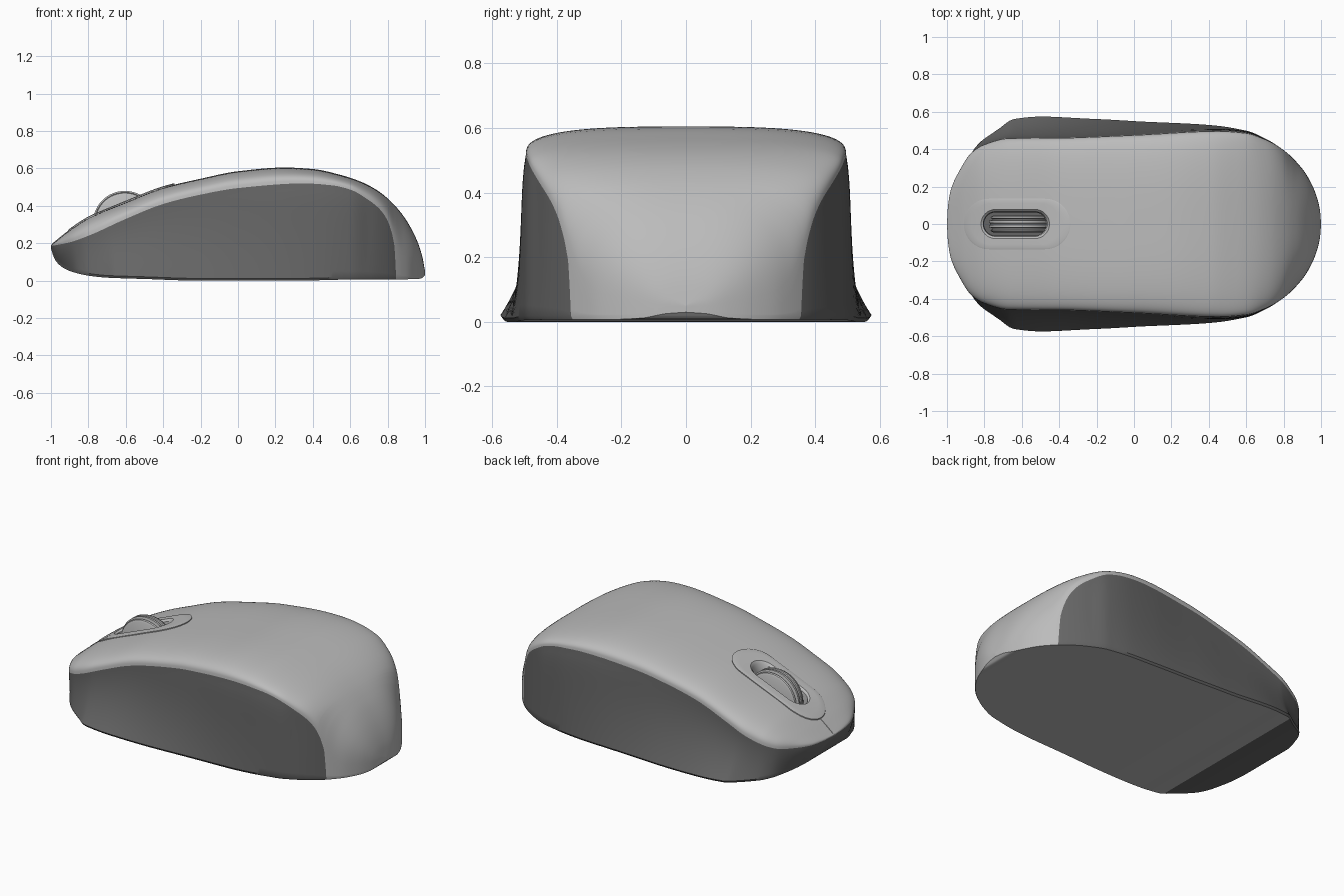
import bpy, bmesh, math

if "Cube" in bpy.data.objects:
    bpy.data.objects.remove(bpy.data.objects["Cube"])


def material(name, v):
    m = bpy.data.materials.new(name)
    m.diffuse_color = (v, v, v, 1)
    m.use_nodes = True
    m.node_tree.nodes["Principled BSDF"].inputs["Base Color"].default_value = m.diffuse_color
    return m


LIGHT = material("light grey", 0.5)
DARK = material("dark grey", 0.13)


def curve(pts):
    """Monotone cubic interpolation through (x, value) points."""
    d = [(b[1] - a[1]) / (b[0] - a[0]) for a, b in zip(pts, pts[1:])]
    m = [d[0]] + [0 if p * q <= 0 else 2 * p * q / (p + q) for p, q in zip(d, d[1:])] + [d[-1]]

    def f(x):
        x = min(max(x, pts[0][0]), pts[-1][0])
        i = max(k for k in range(len(pts) - 1) if pts[k][0] <= x)
        h = pts[i + 1][0] - pts[i][0]
        t = (x - pts[i][0]) / h
        return ((2*t**3 - 3*t*t + 1) * pts[i][1] + (t**3 - 2*t*t + t) * h * m[i]
                + (3*t*t - 2*t**3) * pts[i + 1][1] + (t**3 - t*t) * h * m[i + 1])
    return f


# Crown height, shoulder height, underside height, shoulder half width, foot flare
crown = curve([(-1, .19), (-.97, .215), (-.9, .27), (-.8, .335), (-.6, .42), (-.4, .497),
               (-.2, .545), (0, .585), (.25, .605), (.4, .597), (.55, .565), (.65, .532),
               (.73, .492), (.8, .44), (.87, .365), (.92, .29), (.96, .207), (.985, .13),
               (1, .05)])
shoulder = curve([(-1, .185), (-.9, .205), (-.8, .24), (-.6, .33), (-.4, .41), (-.2, .46),
                  (0, .495), (.35, .52), (.5, .51), (.6, .487), (.7, .43), (.76, .38),
                  (.8, .32), (.84, .2), (.88, .09), (.92, .05), (1, .043)])
under = curve([(-1, .17), (-.98, .115), (-.95, .08), (-.9, .052), (-.8, .027), (-.7, .016),
               (-.5, .009), (-.2, 0), (.3, 0), (.6, .006), (.95, .008), (.98, .012), (1, .03)])
width = curve([(-1, 0), (-.995, .09), (-.98, .18), (-.936, .28), (-.87, .38), (-.8, .425),
               (-.668, .458), (-.4, .46), (0, .475), (.45, .496), (.6, .485), (.7, .453),
               (.8, .395), (.9, .295), (.95, .213), (.98, .136), (.995, .068), (1, 0)])
flare = curve([(-1, 0), (-.98, -.05), (-.95, -.06), (-.9, -.035), (-.86, .005), (-.72, .06),
               (-.64, .103), (-.5, .115), (-.2, .095), (0, .075), (.4, .034), (.6, .014),
               (.8, 0), (1, 0)])
# How far down the side wall the light shell reaches
seam = curve([(-1, 0), (.82, 0), (.835, .1), (.842, .6), (.845, 1), (1, 1)])


def surf(x, y):
    u = min(abs(y) / max(width(x), 1e-6), 1)
    return shoulder(x) + (crown(x) - shoulder(x)) * (1 - u**3) ** (1 / 3)


TOP, SIDE, WALL, BASE = 28, 8, 14, 6


def section(x):
    w, fl, zs, zb, s0 = width(x), flare(x), shoulder(x), under(x), seam(x)
    bulge = .012 * max(0, min(1, (w - .455) / .035))
    pts = []
    for k in range(TOP + 1):
        y = w * math.sin(k / TOP * math.pi / 2)
        pts.append((y, surf(x, y)))
    steps = [s0 * k / SIDE for k in range(1, SIDE + 1)]
    steps += [s0 + (1 - s0) * k / WALL for k in range(1, WALL + 1)]
    for s in steps:
        y = w + bulge * (1 - (1 - s)**8) + max(fl - bulge, min(fl, 0)) * s * s
        pts.append((y, zs + (zb + .012 - zs) * s))
    edge = pts[-1][0] * .985
    for k in range(BASE + 1):
        pts.append((edge * (1 - k / BASE), zb))
    return pts


def finish(name, bm, mats, angle=35):
    bmesh.ops.recalc_face_normals(bm, faces=bm.faces)
    me = bpy.data.meshes.new(name)
    bm.to_mesh(me)
    bm.free()
    for m in mats:
        me.materials.append(m)
    ob = bpy.data.objects.new(name, me)
    bpy.context.collection.objects.link(ob)
    bpy.ops.object.select_all(action='DESELECT')
    ob.select_set(True)
    bpy.context.view_layer.objects.active = ob
    bpy.ops.object.shade_smooth_by_angle(angle=math.radians(angle))
    return ob


def loft(bm, rings, closed=True):
    """Join rings of points with quads; returns rows of faces and the vertex rings."""
    vs = [[bm.verts.new(p) for p in r] for r in rings]
    n = len(vs[0])
    rows = []
    for a, b in zip(vs, vs[1:]):
        rows.append([bm.faces.new((a[i], a[(i + 1) % n], b[(i + 1) % n], b[i]))
                     for i in range(n if closed else n - 1)])
    return rows, vs


# Body: light shell and flat base, dark sides and nose underside
xs = [-math.cos(math.pi * i / 130) for i in range(131)]
xs = sorted(xs + [-.67, .79, .8, .81, .82, .828, .835, .8385, .842, .845])
rings = []
for x in xs:
    half = section(x)
    rings.append([(x, y, z) for y, z in half] + [(x, -y, z) for y, z in half[-2:0:-1]])
bm = bmesh.new()
rows, _ = loft(bm, rings)
n, hole = len(rings[0]), []
for x, row in zip(xs, rows):
    for i, f in enumerate(row):
        k = min(i, n - 1 - i)
        light = k < TOP + SIDE or x >= .845 or (k > TOP + SIDE + WALL and x >= -.67)
        f.material_index = 0 if light else 1
        c = f.calc_center_median()
        dx = c.x - min(max(c.x, -.775), -.475)
        if k < TOP and math.hypot(dx, c.y) < .105:
            hole.append(f)
bmesh.ops.delete(bm, geom=hole, context='FACES')
bmesh.ops.remove_doubles(bm, verts=bm.verts, dist=1e-5)
finish("mouse_body", bm, [LIGHT, DARK])


# Raised oval plate around the wheel, with the slot inside it
def oval(x0, x1, r, dz, n=32):
    pts = []
    for cx, start in ((x1, -90), (x0, 90)):
        for k in range(n + 1):
            a = math.radians(start + 180 * k / n)
            x, y = cx + r * math.cos(a), r * math.sin(a)
            pts.append((x, y, surf(x, y) + dz))
    return pts


bm = bmesh.new()
rows, vs = loft(bm, [oval(-.775, -.475, .135, -.03), oval(-.775, -.475, .135, .006),
                     oval(-.775, -.475, .128, .008), oval(-.76, -.5, .11, .008),
                     oval(-.74, -.53, .078, .007), oval(-.74, -.53, .066, -.006),
                     oval(-.74, -.53, .062, -.05), oval(-.74, -.53, .062, -.12)])
floor = bm.faces.new(vs[-1])
floor.material_index = 1
finish("wheel_plate", bm, [LIGHT, DARK])

# Scroll wheel with grooves around its rim
profile = [(-.045, 0), (-.045, .148), (-.04, .158), (-.032, .162), (-.028, .152), (-.022, .152),
           (-.018, .17), (-.006, .17), (-.003, .164)]
profile += [(-y, r) for y, r in reversed(profile)]
bm = bmesh.new()
loft(bm, [[(-.605 + r * math.cos(a), y, .31 + r * math.sin(a))
           for a in (2 * math.pi * k / 64 for k in range(64))] for y, r in profile])
bmesh.ops.remove_doubles(bm, verts=bm.verts, dist=1e-5)
finish("scroll_wheel", bm, [LIGHT])

# Fine split line between the two buttons at the nose
bm = bmesh.new()
loft(bm, [[(x, y, surf(x, y) + dz) for y, dz in
           ((-.006, -.004), (-.005, .003), (.005, .003), (.006, -.004))]
          for x in (-.995 + .085 * k / 10 for k in range(11))], closed=False)
finish("button_split", bm, [LIGHT])
